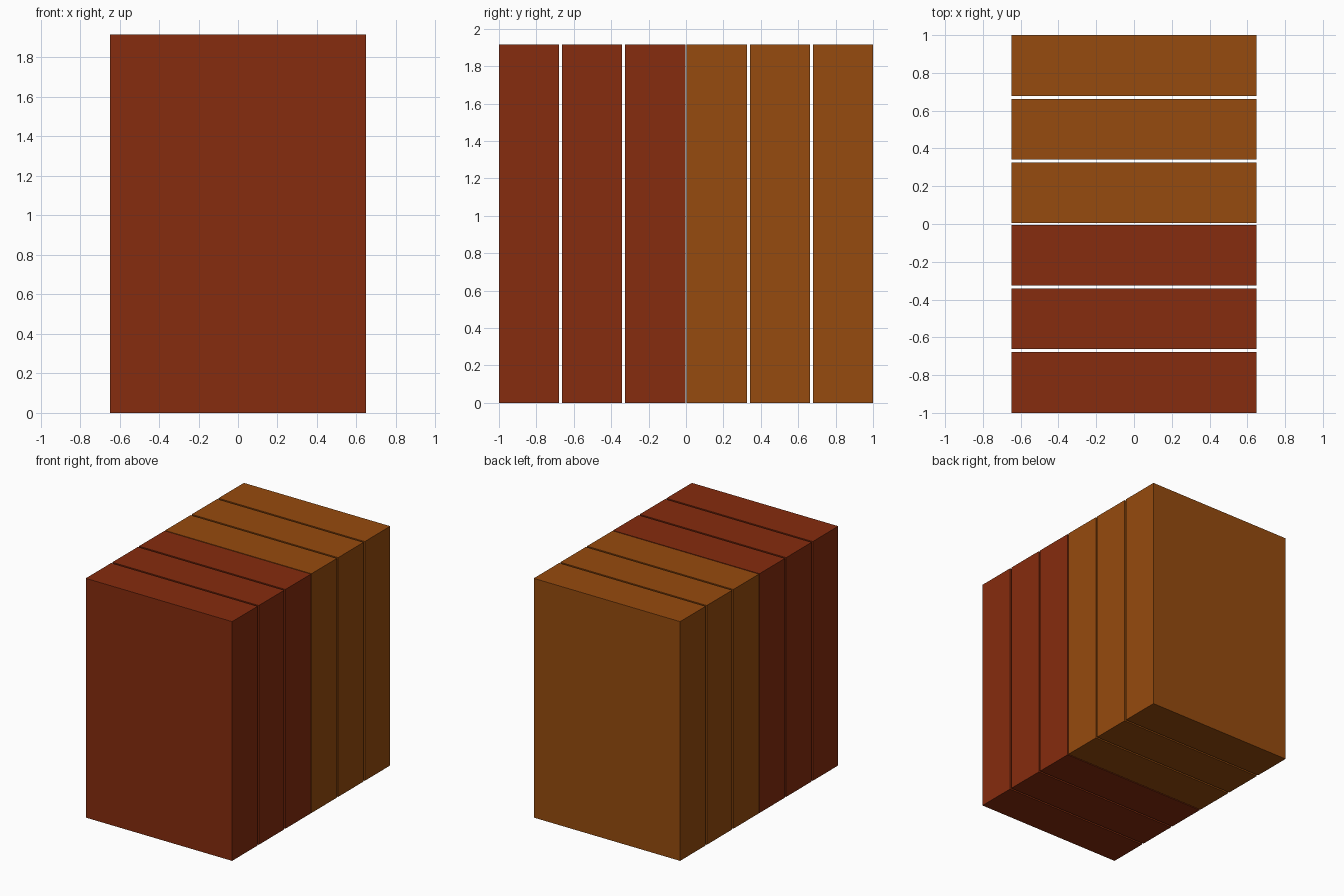
import bpy

if "Cube" in bpy.data.objects:
    bpy.data.objects.remove(bpy.data.objects["Cube"])

WIDTH, HEIGHT = 1.296, 1.915
THICK, PITCH, INNER = 0.322, 0.337, 0.004   # slab depth, spacing, half of the centre gap


def material(name, rgb):
    m = bpy.data.materials.new(name)
    m.diffuse_color = (*rgb, 1.0)
    m.use_nodes = True
    m.node_tree.nodes["Principled BSDF"].inputs["Base Color"].default_value = m.diffuse_color
    return m


def slab(name, y, mat):
    bpy.ops.mesh.primitive_cube_add(size=1, location=(0, y, HEIGHT / 2))
    ob = bpy.context.object
    ob.name = name
    ob.scale = (WIDTH, THICK, HEIGHT)
    bpy.ops.object.transform_apply(location=False, rotation=False, scale=True)
    ob.data.materials.append(mat)


red = material("red brown", (0.238, 0.025, 0.0044))
orange = material("orange brown", (0.305, 0.070, 0.0044))

# Two mirrored groups of three upright slabs: red at the front, orange at the back
for i in range(3):
    y = INNER + THICK / 2 + i * PITCH
    slab(f"front_slab_{i + 1}", -y, red)
    slab(f"back_slab_{i + 1}", y, orange)
